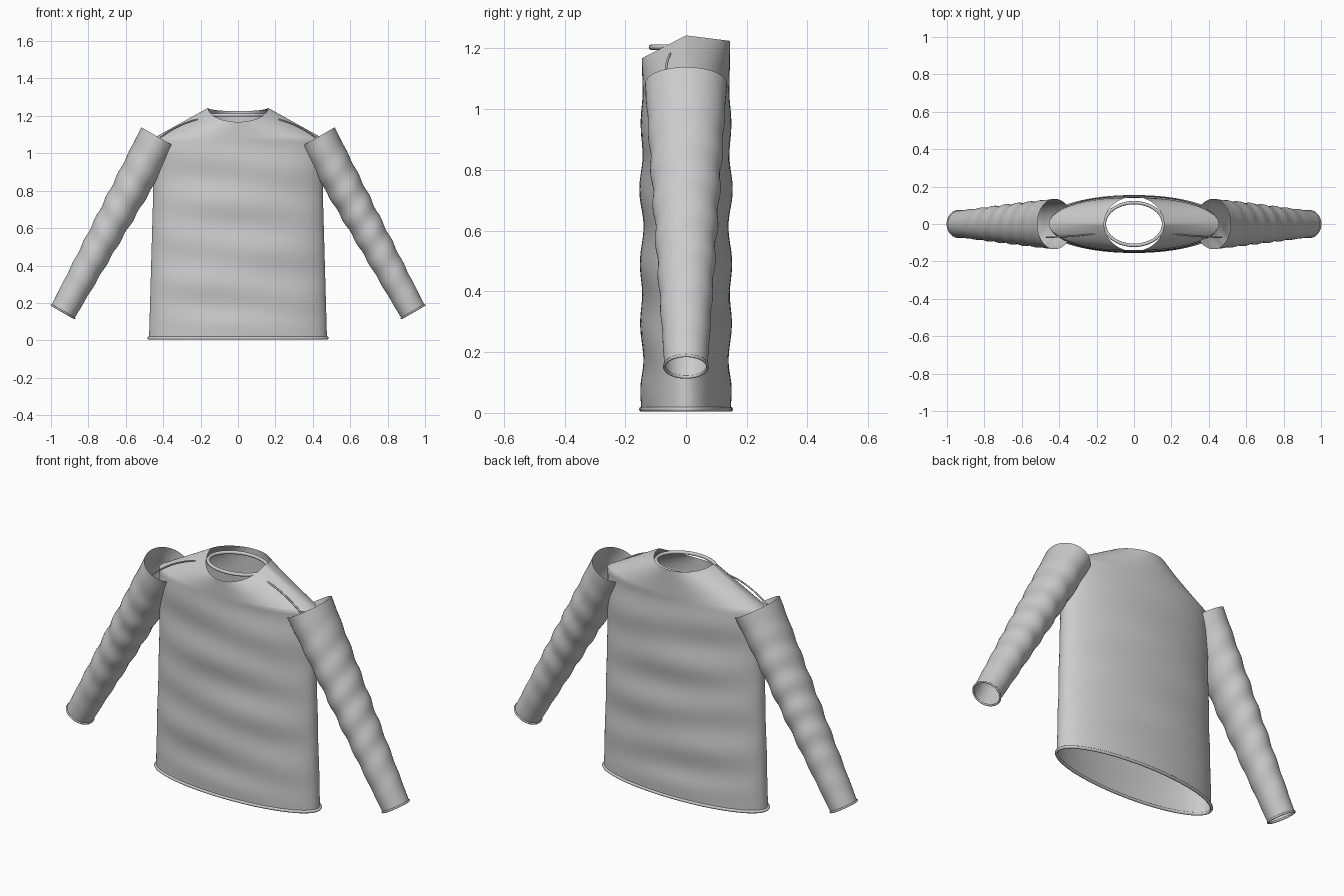
import bpy, bmesh
from math import sin, cos, pi, radians
from mathutils import Vector

if "Cube" in bpy.data.objects:
    bpy.data.objects.remove(bpy.data.objects["Cube"])


def make_grid(name, rows, closed_rows=False):
    """Skin a list of closed rings; optionally join last ring to first."""
    bm = bmesh.new()
    rings = [[bm.verts.new(p) for p in r] for r in rows]
    n = len(rings[0])
    pairs = list(zip(rings, rings[1:]))
    if closed_rows:
        pairs.append((rings[-1], rings[0]))
    for a, b in pairs:
        for i in range(n):
            j = (i + 1) % n
            bm.faces.new((a[i], a[j], b[j], b[i]))
    bmesh.ops.recalc_face_normals(bm, faces=bm.faces)
    me = bpy.data.meshes.new(name)
    bm.to_mesh(me)
    bm.free()
    ob = bpy.data.objects.new(name, me)
    bpy.context.collection.objects.link(ob)
    for o in bpy.context.selected_objects:
        o.select_set(False)
    ob.select_set(True)
    bpy.context.view_layer.objects.active = ob
    bpy.ops.object.shade_smooth_by_angle(angle=radians(50))
    return ob


def band(name, center, u, v, a, b, r, n=72, m=10):
    """Rounded elliptical band in the plane spanned by u and v."""
    w = u.cross(v)
    rows = []
    for k in range(n):
        t = 2 * pi * k / n
        c = center + u * (a * cos(t)) + v * (b * sin(t))
        d = (u * (b * cos(t)) + v * (a * sin(t))).normalized()
        rows.append([c + d * (r * cos(2 * pi * i / m)) + w * (r * sin(2 * pi * i / m))
                     for i in range(m)])
    return make_grid(name, rows, True)


X, Y = Vector((1, 0, 0)), Vector((0, 1, 0))
N = 96

# Torso: elliptical tube with soft folds, closing in to the neckline
rows = []
for k in range(57):
    z = 0.005 + 1.075 * k / 56
    s = z / 1.08
    a = 0.476 - 0.022 * min(1, s * 1.4)
    fade = min(1, s * 8)
    ring = []
    for i in range(N):
        t = 2 * pi * i / N
        x, y = a * cos(t), 0.147 * sin(t)
        wave = sin(28 * z + 3 * x) + 0.5 * sin(17 * z - 5 * x + 1)
        ring.append((x, y + 0.005 * fade * sin(t) * wave, z))
    rows.append(ring)
base = rows[-1]
for k in range(1, 17):
    f = k / 16
    ring = []
    for i in range(N):
        t = 2 * pi * i / N
        dip = 0.075 if sin(t) < 0 else 0.018
        top = Vector((0.16 * cos(t), 0.145 * sin(t), 1.243 - dip * abs(sin(t))))
        ring.append(Vector(base[i]).lerp(top, f))
    rows.append(ring)
make_grid("torso", rows)

# Hem and collar bands
band("hem_band", Vector((0, 0, 0.012)), X, Y, 0.477, 0.147, 0.008)
band("collar_band", Vector((0, 0, 1.204)), X, Y, 0.158, 0.114, 0.009)

for side, label in ((-1, "left"), (1, "right")):
    # Sleeve: tapered, wrinkled open tube
    top = Vector((side * 0.423, 0, 1.085))
    end = Vector((side * 0.936, 0, 0.153))
    u = Vector((side * 0.87, 0, 0.5)).normalized()
    rows = []
    for k in range(61):
        f = k / 60
        c = top.lerp(end, f)
        ru = 0.108 + (0.071 - 0.108) * f
        rv = 0.135 + (0.071 - 0.135) * f
        ring = []
        for i in range(48):
            t = 2 * pi * i / 48
            g = 1 + 0.035 * sin(pi * f) * sin(50 * f + 1.5 * sin(t) + 1.2 * cos(t))
            ring.append(c + u * (ru * g * cos(t)) + Y * (rv * g * sin(t)))
        rows.append(ring)
    make_grid(label + "_sleeve", rows)
    band(label + "_cuff_band", end, u, Y, 0.071, 0.071, 0.005, 48, 8)

    # Raised shoulder seam
    cu = bpy.data.curves.new(label + "_shoulder_seam", 'CURVE')
    cu.dimensions = '3D'
    cu.bevel_depth = 0.004
    cu.bevel_resolution = 2
    sp = cu.splines.new('NURBS')
    pts = [(0.20, -0.05, 1.185), (0.30, -0.065, 1.165), (0.38, -0.07, 1.12), (0.47, -0.07, 1.04)]
    sp.points.add(len(pts) - 1)
    for p, q in zip(sp.points, pts):
        p.co = (side * q[0], q[1], q[2], 1)
    sp.use_endpoint_u = True
    sp.order_u = 4
    bpy.context.collection.objects.link(bpy.data.objects.new(label + "_shoulder_seam", cu))
